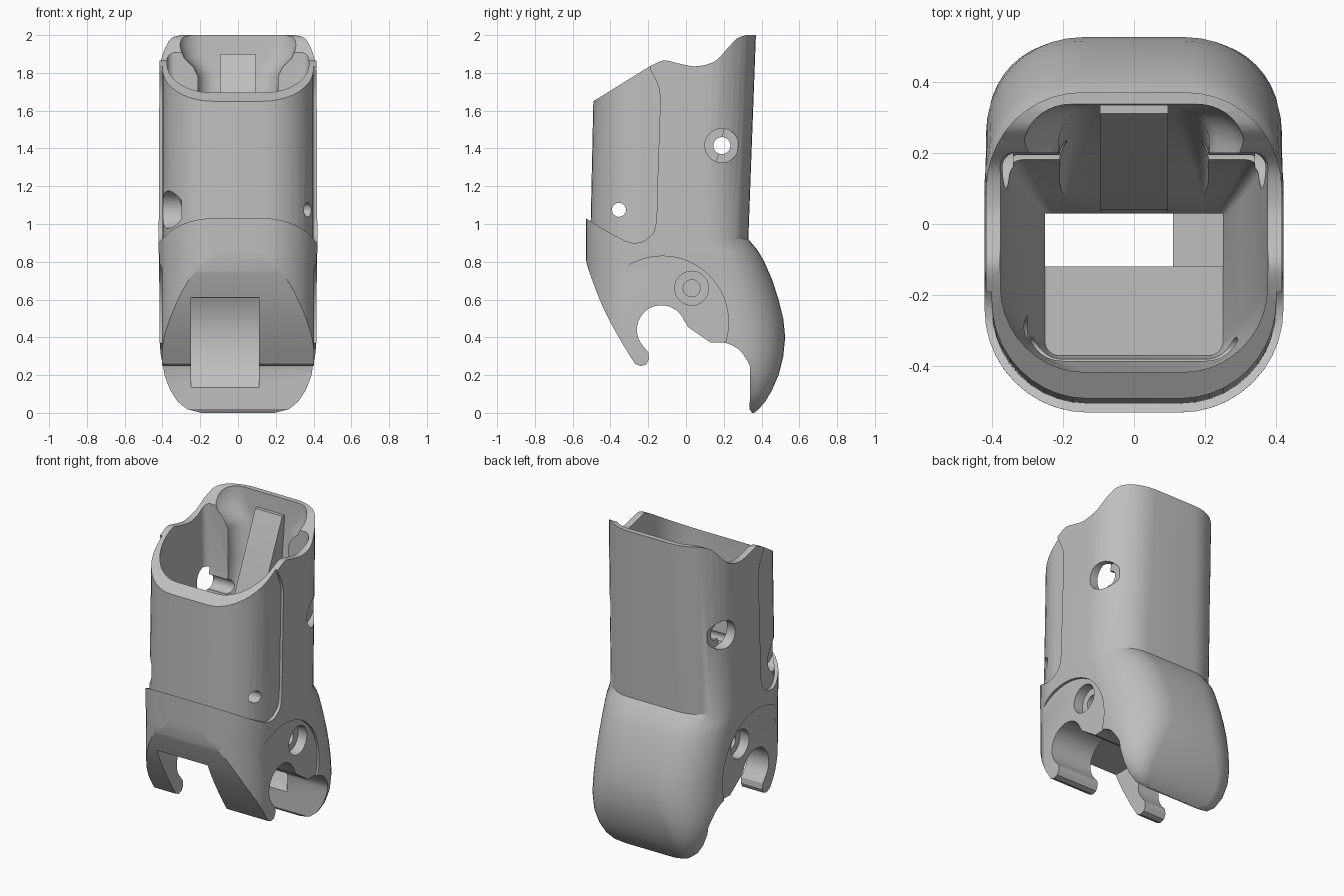
import bpy, bmesh, math
from mathutils import Vector

cube = bpy.data.objects.get("Cube")
if cube:
    bpy.data.objects.remove(cube, do_unlink=True)

grey = bpy.data.materials.new("plain grey")
grey.use_nodes = True
grey.diffuse_color = (0.52, 0.52, 0.52, 1)
grey.node_tree.nodes["Principled BSDF"].inputs["Base Color"].default_value = (0.52, 0.52, 0.52, 1)


def make(name, rings):
    """Closed solid skinned over equal-length rings of points."""
    bm = bmesh.new()
    loops = [[bm.verts.new(p) for p in ring] for ring in rings]
    for a, b in zip(loops, loops[1:]):
        for i in range(len(a)):
            j = (i + 1) % len(a)
            bm.faces.new((a[i], a[j], b[j], b[i]))
    bm.faces.new(loops[0])
    bm.faces.new(loops[-1])
    bmesh.ops.recalc_face_normals(bm, faces=bm.faces)
    mesh = bpy.data.meshes.new(name)
    bm.to_mesh(mesh)
    bm.free()
    mesh.materials.append(grey)
    obj = bpy.data.objects.new(name, mesh)
    bpy.context.collection.objects.link(obj)
    return obj


def section(z, front, back, half, rf, rb, n=10):
    """Rounded rectangle with separate front and back corner radii."""
    pts = []
    for sx, sy, start in ((1, 1, 0), (-1, 1, 90), (-1, -1, 180), (1, -1, 270)):
        r = min(rb if sy > 0 else rf, half * 0.95, (back - front) * 0.47)
        cx = sx * (half - r)
        cy = back - r if sy > 0 else front + r
        for k in range(n + 1):
            a = math.radians(start + 90 * k / n)
            pts.append((cx + r * math.cos(a), cy + r * math.sin(a), z))
    return pts


def loft(name, rows):
    return make(name, [section(*row) for row in rows])


def prism(name, profile, x0, x1):
    """Side profile (y, z) extruded along x."""
    return make(name, [[(x, y, z) for y, z in profile] for x in (x0, x1)])


def arc(cy, cz, r, a0, a1, n):
    angles = [math.radians(a0 + (a1 - a0) * k / n) for k in range(n + 1)]
    return [(cy + r * math.cos(a), cz + r * math.sin(a)) for a in angles]


def curve(points, steps=6):
    """Smooth curve through the points."""
    p = [Vector(q) for q in points]
    p = [p[0]] + p + [p[-1]]
    out = []
    for a, b, c, d in zip(p, p[1:], p[2:], p[3:]):
        for k in range(steps):
            t = k / steps
            out.append(tuple(0.5 * (2 * b + (c - a) * t + (2 * a - 5 * b + 4 * c - d) * t * t
                                    + (3 * b - a - 3 * c + d) * t ** 3)))
    return out + [tuple(points[-1])]


def combine(obj, other, operation):
    mod = obj.modifiers.new(operation, "BOOLEAN")
    mod.operation = operation
    mod.solver = "EXACT"
    mod.object = other
    bpy.context.view_layer.update()
    result = bpy.data.meshes.new_from_object(
        obj.evaluated_get(bpy.context.evaluated_depsgraph_get()))
    obj.modifiers.clear()
    obj.data = result
    bpy.data.objects.remove(other, do_unlink=True)


def bore(obj, y, z, r, x0, x1, n=32):
    combine(obj, prism("bore", arc(y, z, r, 0, 360 * (n - 1) / n, n - 1), x0, x1), "DIFFERENCE")


# Outer body: bulging rounded foot below, straight sleeve above
foot = [(0, .36, .20, .03), (.02, .385, .27, .05), (.06, .42, .32, .09), (.12, .455, .36, .13),
        (.2, .49, .392, .18), (.3, .515, .41, .23), (.4, .525, .416, .27), (.5, .515, .416, .28),
        (.6, .49, .416, .28), (.7, .458, .417, .28), (.8, .415, .418, .27), (.86, .38, .42, .26),
        (.92, .33, .42, .25), (2.05, .372, .415, .27)]
body = loft("sleeve_body", [(z, -.53, back, half, .29, rb) for z, back, half, rb in foot])

# Recessed front panel with its rounded side seam
seam = curve([(-.19, 1.82), (-.14, 1.7), (-.142, 1.5), (-.15, 1.25), (-.16, 1.0), (-.2, .925),
              (-.28, .9), (-.38, .94), (-.53, 1.03)])
combine(body, prism("panel_cut", [(-.8, 2.2), (-.22, 2.2)] + seam + [(-.8, 1.03)], -1, 1),
        "DIFFERENCE")
combine(body, loft("front_panel", [(.85, -.508, .1, .4, .27, .05), (2.05, -.482, .1, .4, .27, .05)]),
        "UNION")

# Side silhouette with wavy rim, hook and rear claw
rim = curve([(-.2, 1.83), (-.12, 1.865), (-.04, 1.85), (.05, 1.835), (.15, 1.86), (.22, 1.93),
             (.27, 1.982), (.32, 2.0)])
claw = curve([(.13, .372), (.21, .37), (.28, .335), (.325, .275), (.34, .24)], 4)
hook_front = curve([(-.27, .26), (-.35, .39), (-.44, .56), (-.51, .74), (-.532, .82)], 4)
silhouette = ([(-.6, 1.03), (-.6, 1.582), (-.49, 1.65)] + rim + [(.6, 2.0), (.6, 0), (.35, 0), (.337, .02)]
              + claw[::-1] + [(.01, .455), (0, .475)]
              + arc(-.13, .44, .13, 20, 215, 18)
              + [(-.2, .32), (-.196, .285), (-.21, .257), (-.24, .248)] + hook_front + [(-.6, .85)])
combine(body, prism("silhouette", silhouette, -1, 1), "INTERSECT")

# Funnel-shaped inside, flared rear channel and opening in the floor
combine(body, loft("cavity", [
    (.95, -.37, .03, .25, .04, .02), (1.1, -.385, .1, .3, .1, .03), (1.3, -.4, .17, .345, .18, .04),
    (1.5, -.415, .2, .37, .23, .04), (2.1, -.42, .2, .38, .25, .04)]), "DIFFERENCE")
combine(body, loft("rear_channel", [
    (1.0, -.06, .035, .205, .01, .01), (1.15, -.06, .16, .208, .01, .04), (1.35, -.06, .25, .21, .01, .08),
    (1.6, -.06, .305, .21, .01, .1), (1.78, -.06, .325, .212, .01, .1), (1.83, -.06, .33, .235, .01, .11),
    (1.88, -.06, .332, .285, .01, .13), (1.95, -.06, .335, .315, .01, .14),
    (2.1, -.06, .34, .325, .01, .14)]), "DIFFERENCE")
combine(body, prism("floor_opening", [(-.12, .6), (.03, .6), (.03, 1.2), (-.12, 1.2)], -.25, .25),
        "DIFFERENCE")

# Sloping rib standing in the rear channel
combine(body, prism("rear_rib", [(.31, 1.9), (.04, 1.3), (.03, 1.24), (.03, .9), (.3, .9), (.34, 1.9)],
                    -.095, .095), "UNION")

# Rounded slot between the hooks
slot = [(-.7, .61)] + arc(0, .4, .43, 29, -39, 14) + [(.2, -.1), (-.7, -.1)]
combine(body, prism("hook_slot", slot, -.25, .11), "DIFFERENCE")

# Shallow round recess and counterbored screw holes on both sides
for s in (-1, 1):
    bore(body, -.125, .48, .35, s * .402, s * .7, 64)
    bore(body, .19, 1.415, .09, s * .34, s * .7)
    bore(body, .03, .66, .09, s * .34, s * .7)
    bore(body, .03, .66, .045, s * .28, s * .7)
bore(body, .19, 1.415, .045, -.7, .7)
bore(body, -.355, 1.075, .037, -.7, .7)
bore(body, -.355, 1.075, .1, -.7, -.3)

bpy.ops.object.select_all(action="DESELECT")
body.select_set(True)
bpy.context.view_layer.objects.active = body
bpy.ops.object.shade_smooth_by_angle(angle=math.radians(28))
